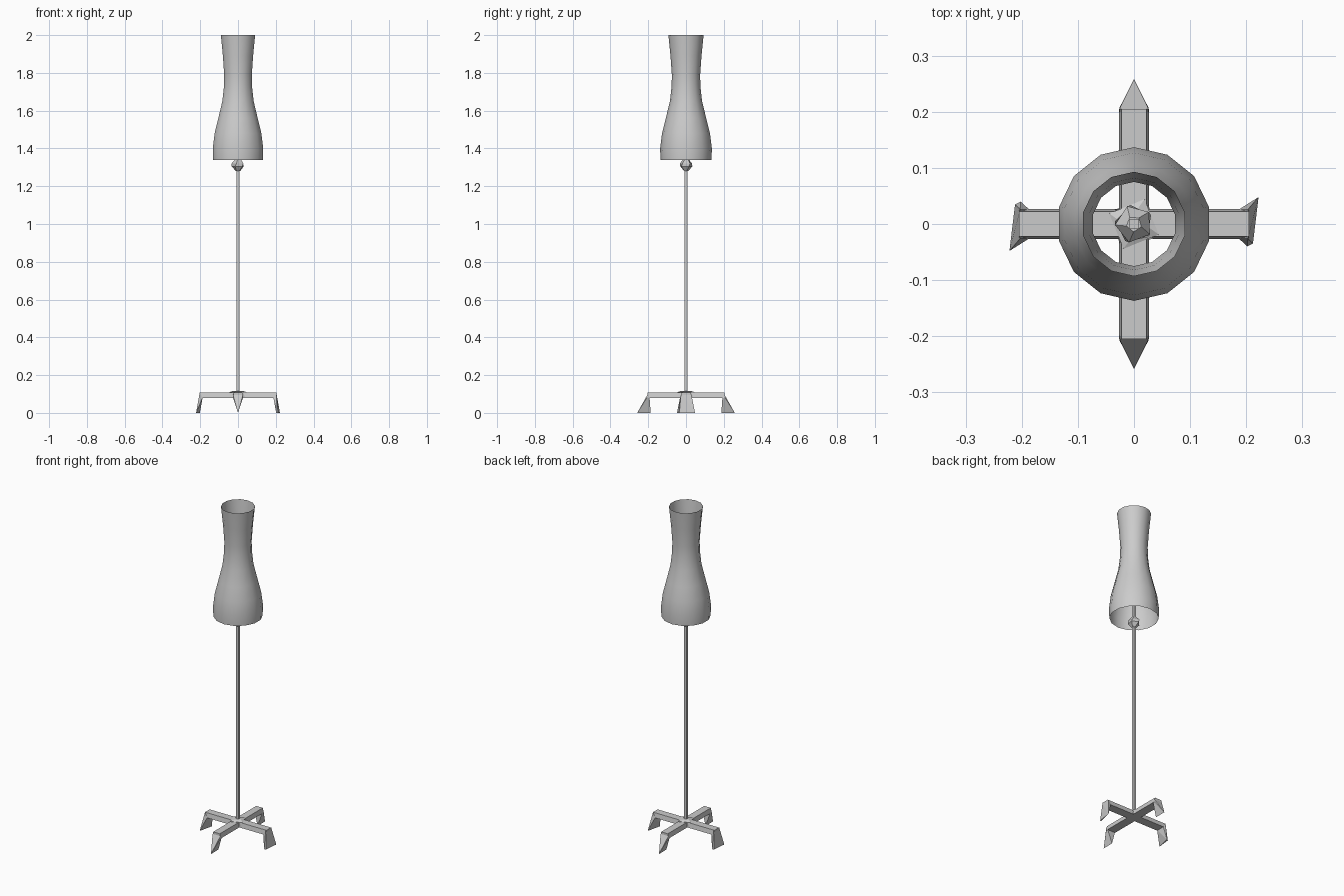
import bpy, bmesh
from math import cos, sin, tau, radians

if "Cube" in bpy.data.objects:
    bpy.data.objects.remove(bpy.data.objects["Cube"])


def finish(bm, name, smooth=False):
    bmesh.ops.recalc_face_normals(bm, faces=bm.faces)
    me = bpy.data.meshes.new(name)
    bm.to_mesh(me)
    bm.free()
    ob = bpy.data.objects.new(name, me)
    bpy.context.collection.objects.link(ob)
    for p in me.polygons:
        p.use_smooth = smooth
    return ob


def lathe(name, profile, sides, turn=0.0, twist=0.0, caps=True, smooth=False):
    """Stack of (radius, height) rings, each turned a little further by twist."""
    bm = bmesh.new()
    rings = []
    for k, (r, z) in enumerate(profile):
        rings.append([bm.verts.new((r * cos(turn + twist * k + tau * i / sides),
                                    r * sin(turn + twist * k + tau * i / sides), z))
                      for i in range(sides)])
    for a, b in zip(rings, rings[1:]):
        for i in range(sides):
            j = (i + 1) % sides
            bm.faces.new((a[i], a[j], b[j], b[i]))
    if caps:
        bm.faces.new(rings[0])
        bm.faces.new(rings[-1])
    return finish(bm, name, smooth)


def hull(name, points):
    bm = bmesh.new()
    for p in points:
        bm.verts.new(p)
    bmesh.ops.convex_hull(bm, input=bm.verts)
    return finish(bm, name)


# Waisted open shade
lathe("lamp_shade", [(.135, 1.34), (.137, 1.40), (.127, 1.48), (.107, 1.56),
                     (.085, 1.65), (.076, 1.73), (.075, 1.79), (.082, 1.89),
                     (.093, 2.0)], 14, turn=tau / 28, caps=False, smooth=True)

# Square pole and faceted knob
lathe("pole", [(.012, .11), (.012, 1.46)], 4, turn=radians(45))
lathe("knob", [(.012, 1.28), (.034, 1.305), (.034, 1.32), (.014, 1.345)],
      5, turn=radians(15), twist=radians(12))

# Twisted hub on the cross
lathe("base_hub", [(.045, .085), (.048, .11), (.025, .117)], 4,
      turn=radians(55), twist=radians(12))

# Crossed bars, slightly narrower on top
for name, along_x in (("side_bar", True), ("front_back_bar", False)):
    pts = [(u, v * w, z) for u in (-.205, .205) for v in (-1, 1)
           for w, z in ((.027, .08), (.022, .108))]
    hull(name, pts if along_x else [(y, x, z) for x, y, z in pts])

# Feet: rectangular tops narrowing to a blade that always runs front to back
for s, side in ((1, "right"), (-1, "left")):
    top = [(s * u, s * v, z) for v in (-.026, .026)
           for u, z in ((.187, .082), (.205, .082), (.203, .107))]
    hull(side + "_foot", top + [(s * .202, s * -.04, 0), (s * .222, s * .048, 0),
                                (s * .212, s * -.035, 0)])
for s, side in ((1, "back"), (-1, "front")):
    top = [(v, s * u, z) for v in (-.026, .026)
           for u, z in ((.193, .082), (.207, .08), (.205, .095))]
    hull(side + "_foot", top + [(0, s * .187, 0), (0, s * .258, 0)])
